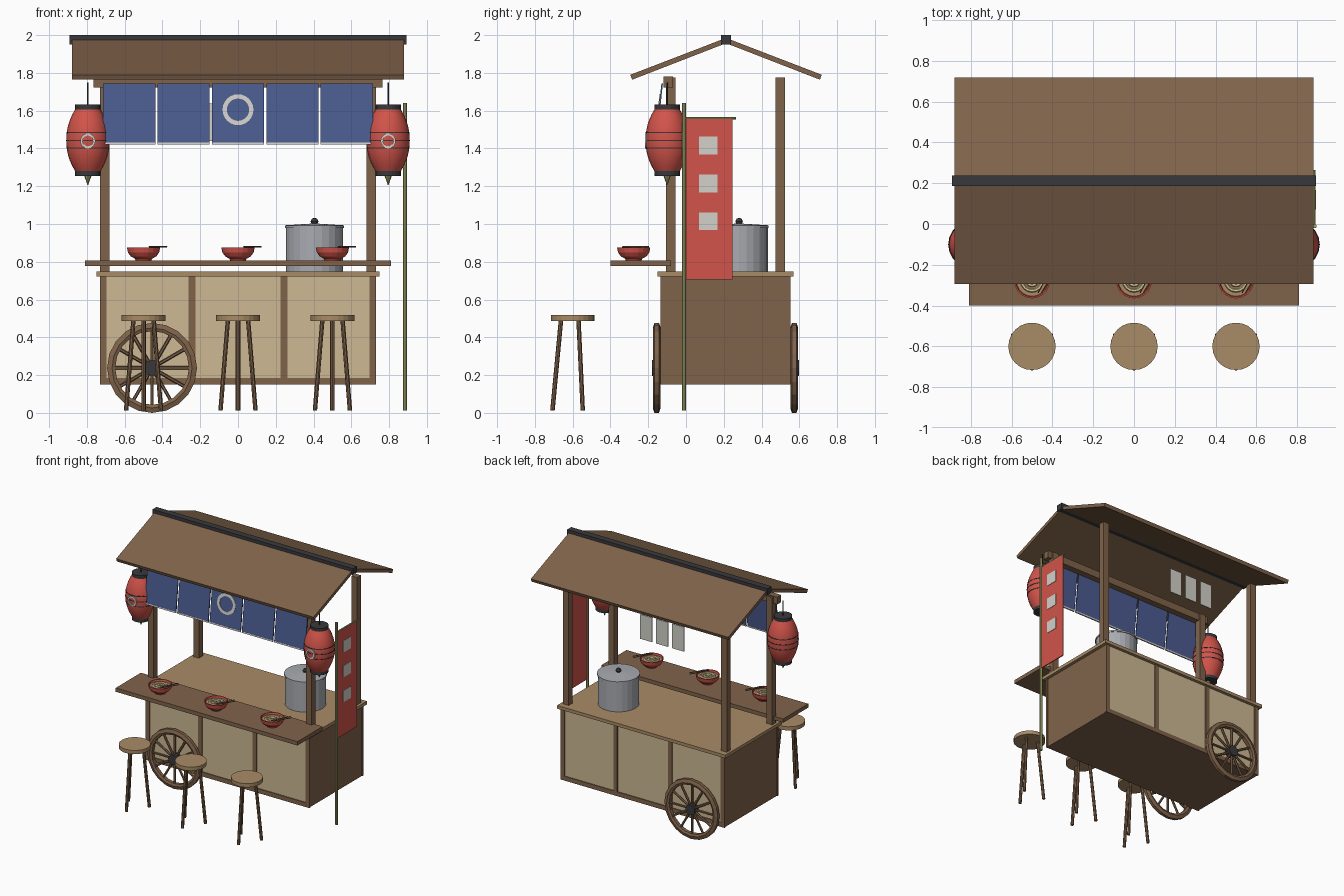
import bpy, bmesh, math
from mathutils import Matrix, Vector

if "Cube" in bpy.data.objects:
    bpy.data.objects.remove(bpy.data.objects["Cube"])


def material(name, hexcode):
    m = bpy.data.materials.new(name)
    rgb = [int(hexcode[i:i + 2], 16) / 255 for i in (0, 2, 4)]
    m.diffuse_color = [c / 12.92 if c <= 0.04045 else ((c + 0.055) / 1.055) ** 2.4 for c in rgb] + [1]
    m.use_nodes = True
    m.node_tree.nodes["Principled BSDF"].inputs["Base Color"].default_value = m.diffuse_color
    return m


WOOD = material("brown wood", "80634A")
LIGHT = material("light wood", "A98B66")
CREAM = material("cream panel", "CDB994")
RED = material("red", "D2544A")
BLUE = material("indigo cloth", "4B5C90")
PAPER = material("off white", "D2D1CA")
BLACK = material("charcoal", "39393C")
STEEL = material("steel", "A9ABB1")
BAMBOO = material("bamboo", "A3A46A")
NOODLE = material("noodle", "DCCB98")


def finish(name, bm, mat, smooth=False):
    bmesh.ops.recalc_face_normals(bm, faces=bm.faces)
    me = bpy.data.meshes.new(name)
    bm.to_mesh(me)
    bm.free()
    me.materials.append(mat)
    ob = bpy.data.objects.new(name, me)
    bpy.context.collection.objects.link(ob)
    if smooth:
        me.shade_smooth()
        me.set_sharp_from_angle(angle=math.radians(40))
    return ob


def box(name, x0, x1, y0, y1, z0, z1, mat):
    bm = bmesh.new()
    bmesh.ops.create_cube(bm, size=1)
    for v in bm.verts:
        v.co = ((x0 + x1) / 2 + v.co.x * (x1 - x0), (y0 + y1) / 2 + v.co.y * (y1 - y0),
                (z0 + z1) / 2 + v.co.z * (z1 - z0))
    return finish(name, bm, mat)


def lathe(name, profile, loc, mat, n=20, closed=False, face_front=False, smooth=False):
    """Spin (radius, height) points about z, or about y when face_front."""
    bm = bmesh.new()
    pts = [bm.verts.new((r, 0, z)) for r, z in profile]
    edges = [bm.edges.new(p) for p in zip(pts, pts[1:])]
    if closed:
        edges.append(bm.edges.new((pts[-1], pts[0])))
    bmesh.ops.spin(bm, geom=pts + edges, cent=(0, 0, 0), axis=(0, 0, 1), angle=math.tau, steps=n)
    bmesh.ops.remove_doubles(bm, verts=bm.verts, dist=1e-5)
    if face_front:
        bmesh.ops.rotate(bm, verts=bm.verts, cent=(0, 0, 0), matrix=Matrix.Rotation(math.pi / 2, 3, 'X'))
    bmesh.ops.translate(bm, verts=bm.verts, vec=loc)
    return finish(name, bm, mat, smooth)


def rod(name, a, b, r, mat, n=8, r2=None):
    a, b = Vector(a), Vector(b)
    bm = bmesh.new()
    bmesh.ops.create_cone(bm, cap_ends=True, segments=n, radius1=r, radius2=r if r2 is None else r2,
                          depth=(b - a).length)
    q = (b - a).to_track_quat('Z', 'Y').to_matrix().to_4x4()
    bmesh.ops.transform(bm, matrix=Matrix.Translation((a + b) / 2) @ q, verts=bm.verts)
    return finish(name, bm, mat)


def ring(name, loc, r_in, r_out, half, mat, n=20):
    return lathe(name, [(r_in, -half), (r_out, -half), (r_out, half), (r_in, half)], loc, mat, n, True, True)


# cart body, framing and panels on front and back
box("cart_body", -0.725, 0.725, -0.122, 0.54, 0.15, 0.725, WOOD)
for side, ya, yb in (("front", -0.135, -0.12), ("back", 0.538, 0.553)):
    box(side + "_bottom_rail", -0.73, 0.73, ya, yb, 0.15, 0.185, WOOD)
    for x in (-0.7125, -0.2435, 0.2435, 0.7125):
        box(side + "_stile", x - 0.0175, x + 0.0175, ya, yb, 0.15, 0.725, WOOD)
    mid = -0.124 if side == "front" else 0.542
    for x in (-0.478, 0, 0.478):
        box(side + "_panel", x - 0.225, x + 0.225, mid - 0.004, mid + 0.004, 0.18, 0.724, CREAM)
box("worktop", -0.75, 0.75, -0.15, 0.57, 0.722, 0.748, LIGHT)
box("serving_shelf", -0.81, 0.81, -0.4, -0.08, 0.777, 0.808, WOOD)

# posts, front beam and roof
for x in (-0.705, 0.705):
    for y in (-0.08, 0.498):
        box("roof_post", x - 0.025, x + 0.025, y - 0.025, y + 0.025, 0.74, 1.775, WOOD)
box("front_beam", -0.765, 0.765, -0.12, -0.07, 1.722, 1.78, WOOD)
RIDGE = 0.212
for side, s in (("front", -1), ("back", 1)):
    bm = bmesh.new()
    prof = [(0, 1.985), (0.507, 1.79), (0.497, 1.764), (0, 1.957)]
    f = bm.faces.new([bm.verts.new((-0.88, RIDGE + s * d, z)) for d, z in prof])
    ext = bmesh.ops.extrude_face_region(bm, geom=[f])["geom"]
    bmesh.ops.translate(bm, vec=(1.76, 0, 0), verts=[v for v in ext if isinstance(v, bmesh.types.BMVert)])
    finish(side + "_roof", bm, WOOD)
box("roof_ridge", -0.893, 0.893, RIDGE - 0.026, RIDGE + 0.026, 1.95, 2.0, BLACK)

# wheels
for y, s in ((-0.155, -1), (0.573, 1)):
    c = Vector((-0.455, y, 0.238))
    lathe("wheel_rim", [(0.195, -0.014), (0.212, -0.021), (0.238, -0.012), (0.238, 0.012),
                        (0.212, 0.021), (0.195, 0.014)], c, WOOD, 20, True, True)
    for i in range(12):
        a = math.tau * i / 12
        d = Vector((math.cos(a), 0, math.sin(a)))
        rod("wheel_spoke", c + d * 0.03, c + d * 0.205, 0.009, WOOD, 6)
    rod("wheel_hub", c - Vector((0, 0.025, 0)), c + Vector((0, 0.025, 0)), 0.042, BLACK, 12)

# stools
for sx in (-0.5, 0, 0.5):
    rod("stool_seat", (sx, -0.6, 0.487), (sx, -0.6, 0.517), 0.116, LIGHT, 24)
    for deg in (30, 150, 270):
        c, s = math.cos(math.radians(deg)), math.sin(math.radians(deg))
        rod("stool_leg", (sx + 0.107 * c, -0.6 + 0.107 * s, 0.013),
            (sx + 0.062 * c, -0.6 + 0.062 * s, 0.49), 0.012, WOOD, 8)

# noodle bowls with chopsticks
for bx in (-0.5, 0, 0.5):
    by = -0.277
    lathe("bowl", [(0, 0.808), (0.042, 0.808), (0.045, 0.816), (0.068, 0.829), (0.083, 0.85), (0.088, 0.876),
                   (0.081, 0.876), (0.074, 0.852), (0, 0.85)], (bx, by, 0), RED)
    rod("broth", (bx, by, 0.852), (bx, by, 0.862), 0.077, LIGHT, 20)
    for r in (0.05, 0.024):
        lathe("noodle_coil", [(r + 0.009 * math.cos(a), 0.864 + 0.009 * math.sin(a))
                              for a in (k * math.tau / 6 for k in range(6))],
              (bx, by, 0), NOODLE, 16, True)
    for o in (0, 0.016):
        rod("chopstick", (bx + 0.03 + o, by - 0.06, 0.879), (bx + 0.107 + o, by + 0.08 - o, 0.879),
            0.0035, WOOD, 6)

# stock pot
PX, PY = 0.405, 0.281
rod("stock_pot", (PX, PY, 0.748), (PX, PY, 0.985), 0.152, STEEL, 24)
lathe("pot_lid", [(0, 0.98), (0.157, 0.98), (0.157, 0.993), (0, 1.003)], (PX, PY, 0), STEEL, 24)
lathe("lid_knob", [(0, 0.995), (0.014, 0.998), (0.021, 1.013), (0.014, 1.028), (0, 1.033)],
      (PX, PY, 0), BLACK, 10)

# lanterns
def lantern_radius(t):
    return 0.066 + 0.048 * (1 - abs(t) ** 2.2)


for lx in (-0.795, 0.795):
    ly, lz, h = -0.1, 1.443, 0.165
    prof = [(lantern_radius(k / 6), lz + h * k / 6) for k in range(-6, 7)]
    lathe("lantern_body", prof, (lx, ly, 0), RED, 20, smooth=True)
    for t in (-0.25, 0, 0.25):
        r, z = lantern_radius(t), lz + t * h
        lathe("lantern_rib", [(r - 0.006, z - 0.003), (r + 0.002, z - 0.003), (r + 0.002, z + 0.003),
                              (r - 0.006, z + 0.003)], (lx, ly, 0), BLACK, 20, True)
    rod("lantern_top_cap", (lx, ly, 1.602), (lx, ly, 1.632), 0.067, BLACK, 20)
    rod("lantern_bottom_cap", (lx, ly, 1.255), (lx, ly, 1.285), 0.067, BLACK, 20)
    rod("lantern_wire", (lx, ly, 1.63), (lx, ly, 1.748), 0.004, BLACK, 6)
    rod("lantern_tassel", (lx, ly, 1.207), (lx, ly, 1.257), 0.002, BAMBOO, 8, 0.02)
    ring("lantern_emblem", (lx, ly - 0.113, lz - 0.003), 0.028, 0.04, 0.005, PAPER)

# split door curtain, sloping forward toward the hem
def slope(ob):
    for v in ob.data.vertices:
        v.co.y -= (1.745 - v.co.z) * 0.11


for i in range(5):
    x = (i - 2) * 0.288
    slope(box("curtain_panel", x - 0.138, x + 0.138, -0.13, -0.122, 1.43, 1.745, BLUE))
    slope(box("curtain_hem", x - 0.138, x + 0.138, -0.131, -0.121, 1.42, 1.431, PAPER))
slope(ring("curtain_emblem", (0, -0.131, 1.605), 0.059, 0.082, 0.003, PAPER, 24))

# menu sheets at the back
for x in (-0.275, -0.132, 0.01):
    box("menu_sheet", x - 0.052, x + 0.052, 0.486, 0.494, 1.44, 1.637, PAPER)

# banner on a bamboo pole
rod("banner_pole", (0.885, -0.01, 0.012), (0.885, -0.01, 1.64), 0.011, BAMBOO, 8)
rod("banner_crossbar", (0.885, -0.015, 1.56), (0.885, 0.265, 1.56), 0.006, BAMBOO, 8)
box("banner_cloth", 0.881, 0.889, 0.0, 0.245, 0.705, 1.556, RED)
for z in (1.415, 1.215, 1.015):
    box("banner_patch", 0.887, 0.892, 0.07, 0.166, z - 0.047, z + 0.047, PAPER)
